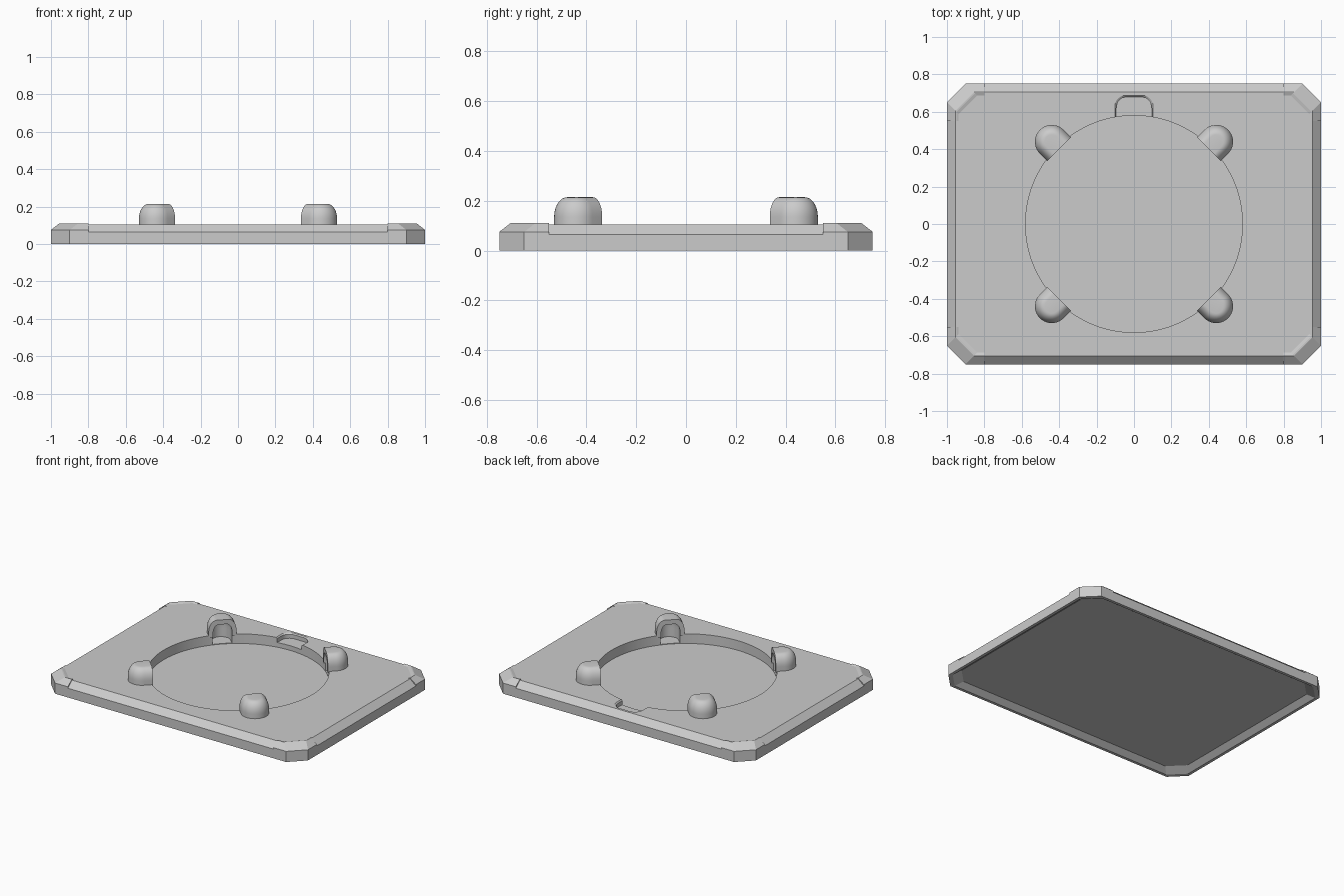
import bpy, bmesh
from math import sin, cos, pi, radians
from mathutils import Matrix

if "Cube" in bpy.data.objects:
    bpy.data.objects.remove(bpy.data.objects["Cube"])


def loft(name, rings, closed=False):
    """Skin a list of vertex loops; cap both ends, or join last ring to first."""
    bm = bmesh.new()
    vs = [[bm.verts.new(p) for p in r] for r in rings]
    n = len(rings[0])
    for a, b in zip(vs, vs[1:]):
        for i in range(n):
            j = (i + 1) % n
            bm.faces.new((a[i], a[j], b[j], b[i]))
    bm.faces.new(vs[0])
    bm.faces.new(vs[-1])
    bmesh.ops.recalc_face_normals(bm, faces=bm.faces)
    me = bpy.data.meshes.new(name)
    bm.to_mesh(me)
    bm.free()
    ob = bpy.data.objects.new(name, me)
    bpy.context.collection.objects.link(ob)
    return ob


def activate(ob):
    bpy.ops.object.select_all(action='DESELECT')
    ob.select_set(True)
    bpy.context.view_layer.objects.active = ob


def cut(ob, cutter):
    cutter.hide_render = True
    m = ob.modifiers.new("cut", 'BOOLEAN')
    m.operation, m.solver, m.object = 'DIFFERENCE', 'EXACT', cutter
    activate(ob)
    bpy.ops.object.modifier_apply(modifier=m.name)


def smooth(ob, angle=35):
    activate(ob)
    bpy.ops.object.shade_smooth_by_angle(angle=radians(angle))


def octagon(d, z, c=0.1):
    hx, hy = 1 - d, 0.75 - d
    return [(hx, -hy + c, z), (hx, hy - c, z), (hx - c, hy, z), (-hx + c, hy, z),
            (-hx, hy - c, z), (-hx, -hy + c, z), (-hx + c, -hy, z), (hx - c, -hy, z)]


def circle(r, z, n=96):
    return [(r * cos(2 * pi * i / n), r * sin(2 * pi * i / n), z) for i in range(n)]


def hood(name, w, start, mid, z0, shoulder, top, angle):
    """U-shaped dome, flat toward the centre, rounded outward and over the top."""
    levels = [(z0, 1)]
    for i in range(10):
        t = pi / 2 * i / 9
        levels.append((shoulder + (top - shoulder) * sin(t), 0.42 + 0.58 * cos(t)))
    rings = []
    for z, s in levels:
        arc = [(mid + w * s * cos(a), w * s * sin(a), z)
               for a in (pi * (i / 20 - 0.5) for i in range(21))]
        rings.append([(start, -w * s, z)] + arc + [(start, w * s, z)])
    ob = loft(name, rings)
    ob.data.transform(Matrix.Rotation(angle, 4, 'Z'))
    return ob


FLOOR = 0.037

# Plate: bevelled top, hollow underside
plate = loft("base_plate", [octagon(.06, .03), octagon(.02, 0), octagon(0, 0),
                            octagon(0, .065), octagon(.045, .105)])

# Round dish recess
dish = loft("dish_cutter", [circle(.58, FLOOR), circle(.58, .4)])
cut(plate, dish)

# Shallow finger notch at the back of the dish
def notch(z, g=0.0):
    w, y, r = .105 - g, .69 - g, .06
    right = [(w - r + r * cos(a), y - r + r * sin(a), z)
             for a in (pi / 2 * i / 8 for i in range(9))]
    left = [(-x, yy, z) for x, yy, z in reversed(right)]
    return [(w, .54, z)] + right + left + [(-w, .54, z)]


notch_cutter = loft("notch_cutter", [notch(.07, .01), notch(.098, .01),
                                     notch(.107), notch(.2)])
cut(plate, notch_cutter)

# Four hollow hoods on the diagonals, each over a pocket in the plate
cutters = [dish, notch_cutter]
for sx in (1, -1):
    for sy in (1, -1):
        ang = {(1, 1): 45, (-1, 1): 135, (-1, -1): 225, (1, -1): 315}[sx, sy]
        ang = radians(ang)
        ob = hood("corner_hood", .09, .566, .622, .095, .135, .214, ang)
        hollow = hood("hollow_cutter", .062, .5, .622, FLOOR + .004, .12, .182, ang)
        cut(plate, hollow)
        cut(ob, hollow)
        smooth(ob)
        cutters.append(hollow)

# Raised guards wrapping the plate corners
section = [(.06, 0), (.075, 0), (.11, .045), (.11, .05), (.104, .065), (.06, .065)]
for sx in (1, -1):
    for sy in (1, -1):
        def point(k, z, d):
            hx, hy, c = 1 - d, .75 - d, .1
            x, y = [(.8, hy), (hx - c, hy), (hx, hy - c), (hx, .55)][k]
            return (sx * x, sy * y, z)
        loft("corner_guard", [[point(k, z, d) for z, d in section] for k in range(4)])

smooth(plate, 25)
for c in cutters:
    bpy.data.objects.remove(c)
